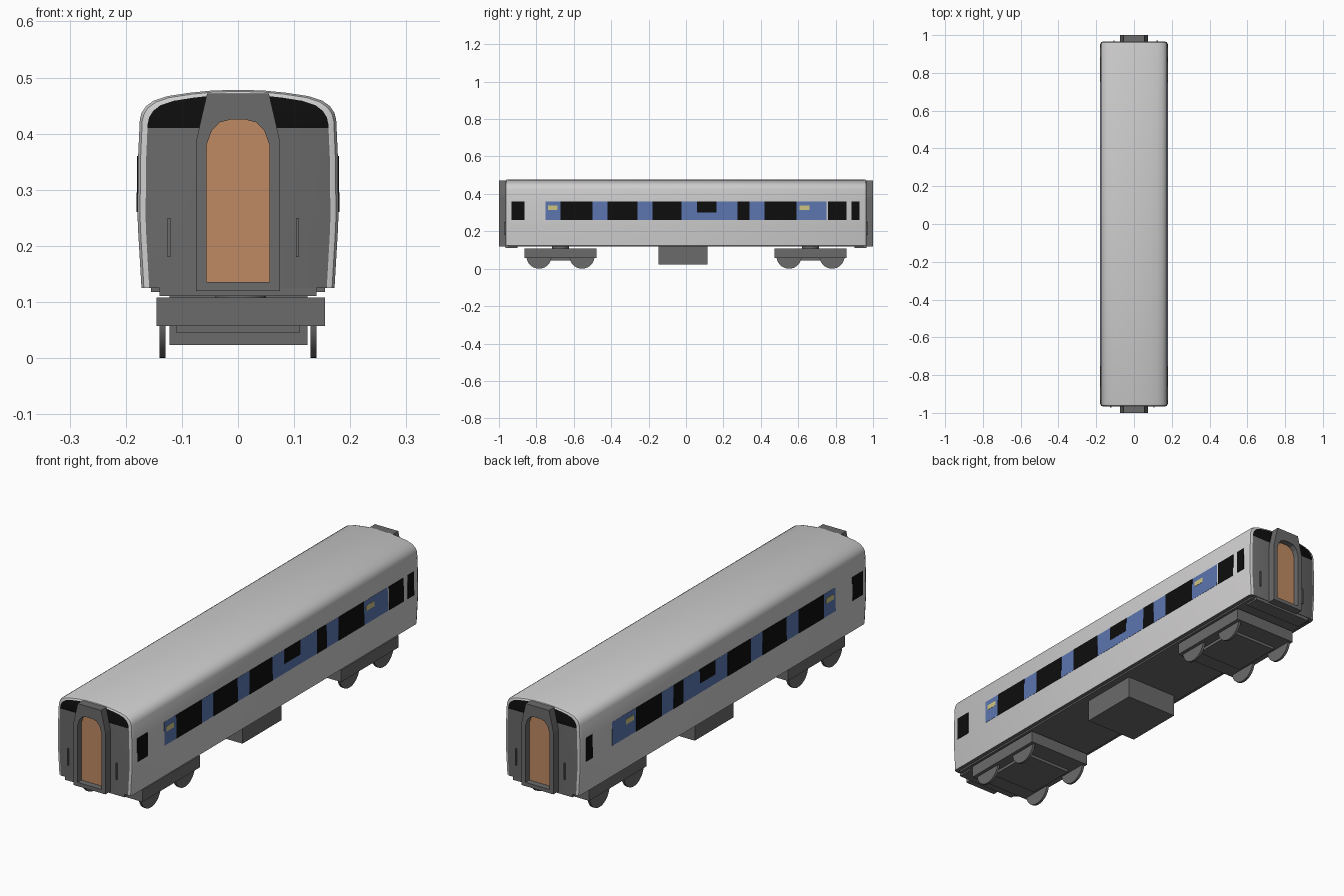
import bpy, bmesh, math

if "Cube" in bpy.data.objects:
    bpy.data.objects.remove(bpy.data.objects["Cube"])


def material(name, rgb):
    m = bpy.data.materials.new(name)
    m.diffuse_color = (*rgb, 1)
    m.use_nodes = True
    m.node_tree.nodes["Principled BSDF"].inputs["Base Color"].default_value = m.diffuse_color
    return m


SILVER = material("silver_grey", (0.62, 0.61, 0.61))
GREY = material("dark_grey", (0.145, 0.145, 0.145))
BLACK = material("window_black", (0.004, 0.004, 0.004))
BLUE = material("stripe_blue", (0.105, 0.18, 0.43))
DOOR = material("door_orange", (0.52, 0.255, 0.125))
YELLOW = material("sign_yellow", (0.62, 0.55, 0.22))


def finish(bm, name, *mats):
    bmesh.ops.recalc_face_normals(bm, faces=bm.faces[:])
    me = bpy.data.meshes.new(name)
    bm.to_mesh(me)
    bm.free()
    ob = bpy.data.objects.new(name, me)
    bpy.context.collection.objects.link(ob)
    for m in mats:
        me.materials.append(m)
    return ob


def smooth(ob, angle=35):
    bpy.ops.object.select_all(action='DESELECT')
    ob.select_set(True)
    bpy.context.view_layer.objects.active = ob
    bpy.ops.object.shade_smooth_by_angle(angle=math.radians(angle))


def loft(bm, rings, cap=True):
    """Skin closed rings of points; returns the two end faces."""
    vs = [[bm.verts.new(p) for p in r] for r in rings]
    n = len(vs[0])
    for a, b in zip(vs, vs[1:]):
        for i in range(n):
            j = (i + 1) % n
            bm.faces.new((a[i], a[j], b[j], b[i]))
    if cap:
        return [bm.faces.new(vs[0]), bm.faces.new(vs[-1])]


def box(bm, x0, x1, y0, y1, z0, z1):
    loft(bm, [[(x0, y0, z), (x1, y0, z), (x1, y1, z), (x0, y1, z)] for z in (z0, z1)])


def box_part(name, mat, *dims):
    bm = bmesh.new()
    box(bm, *dims)
    return finish(bm, name, mat)


def mirrored(half):
    """Full outline from a right-hand half running bottom to top."""
    return half + [(-x, z) for x, z in reversed(half) if x > 0]


# Body shell with a curved roof and chamfered ends
SIDE = [(0.172, 0.125), (0.1785, 0.235), (0.179, 0.26), (0.178, 0.36), (0.175, 0.425)]
ROOF = [(0.172, 0.437), (0.164, 0.449), (0.15, 0.459), (0.125, 0.467),
        (0.085, 0.473), (0.045, 0.477), (0, 0.478)]
outline = mirrored(SIDE + ROOF)


def ring(y, sx=1.0, sz=1.0):
    return [(x * sx, y, 0.125 + (z - 0.125) * sz) for x, z in outline]


bm = bmesh.new()
caps = loft(bm, [ring(-0.966, 0.92, 0.975), ring(-0.962, 0.975, 0.992), ring(-0.952),
                 ring(0.952), ring(0.962, 0.975, 0.992), ring(0.966, 0.92, 0.975)])
geom = caps + list({e for f in caps for e in f.edges}) + list({v for f in caps for v in f.verts})
bmesh.ops.bisect_plane(bm, geom=geom, plane_co=(0, 0, 0.41), plane_no=(0, 0, 1))
bmesh.ops.recalc_face_normals(bm, faces=bm.faces[:])
for f in bm.faces:
    if abs(f.normal.y) > 0.98:
        f.material_index = 2 if f.calc_center_median().z > 0.41 else 1
    elif f.normal.z < -0.7:
        f.material_index = 1
smooth(finish(bm, "coach_body", SILVER, GREY, BLACK))


# Side plates that follow the slope of the wall
def side_x(z):
    for (xa, za), (xb, zb) in zip(SIDE, SIDE[1:]):
        if za <= z <= zb:
            return xa + (xb - xa) * (z - za) / (zb - za)


def plates(name, mat, spans, proud):
    bm = bmesh.new()
    for sides, y0, y1, z0, z1 in spans:
        for s in sides:
            loft(bm, [[(s * (side_x(z) + d), y, z) for y, z in
                       ((y0, z0), (y1, z0), (y1, z1), (y0, z1))] for d in (-0.003, proud)])
    return finish(bm, name, mat)


BOTH, RIGHT = (1, -1), (1,)
LOW, HIGH = 0.26, 0.36
plates("blue_band", BLUE, [(BOTH, -0.751, 0.752, LOW, HIGH)], 0.0008)
windows = [(-0.933, -0.864), (-0.671, -0.5), (-0.42, -0.259), (-0.179, -0.024),
           (0.275, 0.34), (0.42, 0.592), (0.885, 0.928)]
plates("side_windows", BLACK,
       [(BOTH, a, b, LOW, HIGH) for a, b in windows]
       + [(BOTH, 0.058, 0.163, 0.3, HIGH), (RIGHT, 0.76, 0.858, LOW, HIGH)], 0.0018)
plates("side_signs", YELLOW, [(BOTH, -0.737, -0.687, 0.315, 0.337),
                              (BOTH, 0.607, 0.66, 0.315, 0.337)], 0.0018)

# Gangway at each end: hollow frame, recessed door, hand rails
FRAME = mirrored([(0.075, 0.12), (0.075, 0.385), (0.066, 0.425), (0.055, 0.472), (0.02, 0.472)])
OPENING = mirrored([(0.056, 0.136), (0.056, 0.38), (0.047, 0.405), (0.033, 0.42), (0.014, 0.425)])
for end, s in (("front", -1), ("back", 1)):
    def at(profile, y):
        return [(-s * x, s * y, z) for x, z in profile]
    bm = bmesh.new()
    loft(bm, [at(FRAME, 0.96), at(FRAME, 1.0), at(OPENING, 1.0), at(OPENING, 0.96)], cap=False)
    finish(bm, end + "_gangway_frame", GREY)
    bm = bmesh.new()
    loft(bm, [at(OPENING, 0.96), at(OPENING, 0.974)])
    finish(bm, end + "_gangway_door", DOOR)
    bm = bmesh.new()
    for x in (-0.123, 0.106):
        xs = sorted((-s * (x - 0.003), -s * (x + 0.003)))
        box(bm, *xs, *sorted((s * 0.96, s * 0.972)), 0.18, 0.25)
    finish(bm, end + "_hand_rails", GREY)
    box_part(end + "_end_beam", GREY, -0.14, 0.14, *sorted((s * 0.9, s * 0.964)), 0.111, 0.127)

# Underframe and equipment box
box_part("underframe", GREY, -0.155, 0.155, -0.95, 0.95, 0.118, 0.127)
box_part("equipment_box", GREY, -0.122, 0.124, -0.147, 0.115, 0.023, 0.12)

# Bogies: frame, lower plate, pivot, four wheels with the tops lost in the frame
R = 0.067
for end, yc in (("front", -0.671), ("back", 0.666)):
    bm = bmesh.new()
    box(bm, -0.145, 0.155, yc - 0.193, yc + 0.193, 0.057, 0.108)
    box(bm, -0.11, 0.11, yc - 0.11, yc + 0.11, 0.045, 0.06)
    finish(bm, end + "_bogie_frame", GREY)
    bm = bmesh.new()
    loft(bm, [[(0.005 + 0.045 * math.cos(a), yc + 0.045 * math.sin(a), z)
               for a in [i * math.tau / 20 for i in range(20)]] for z in (0.1, 0.12)])
    smooth(finish(bm, end + "_bogie_pivot", GREY))
    bm = bmesh.new()
    for dy in (-0.115, 0.115):
        for x in (-0.1345, 0.1345):
            arc = [math.pi * (1 + i / 18) for i in range(19)]
            loft(bm, [[(x + d, yc + dy + R * math.cos(a), R + R * math.sin(a)) for a in arc]
                      for d in (-0.0055, 0.0055)])
    smooth(finish(bm, end + "_wheels", GREY))
